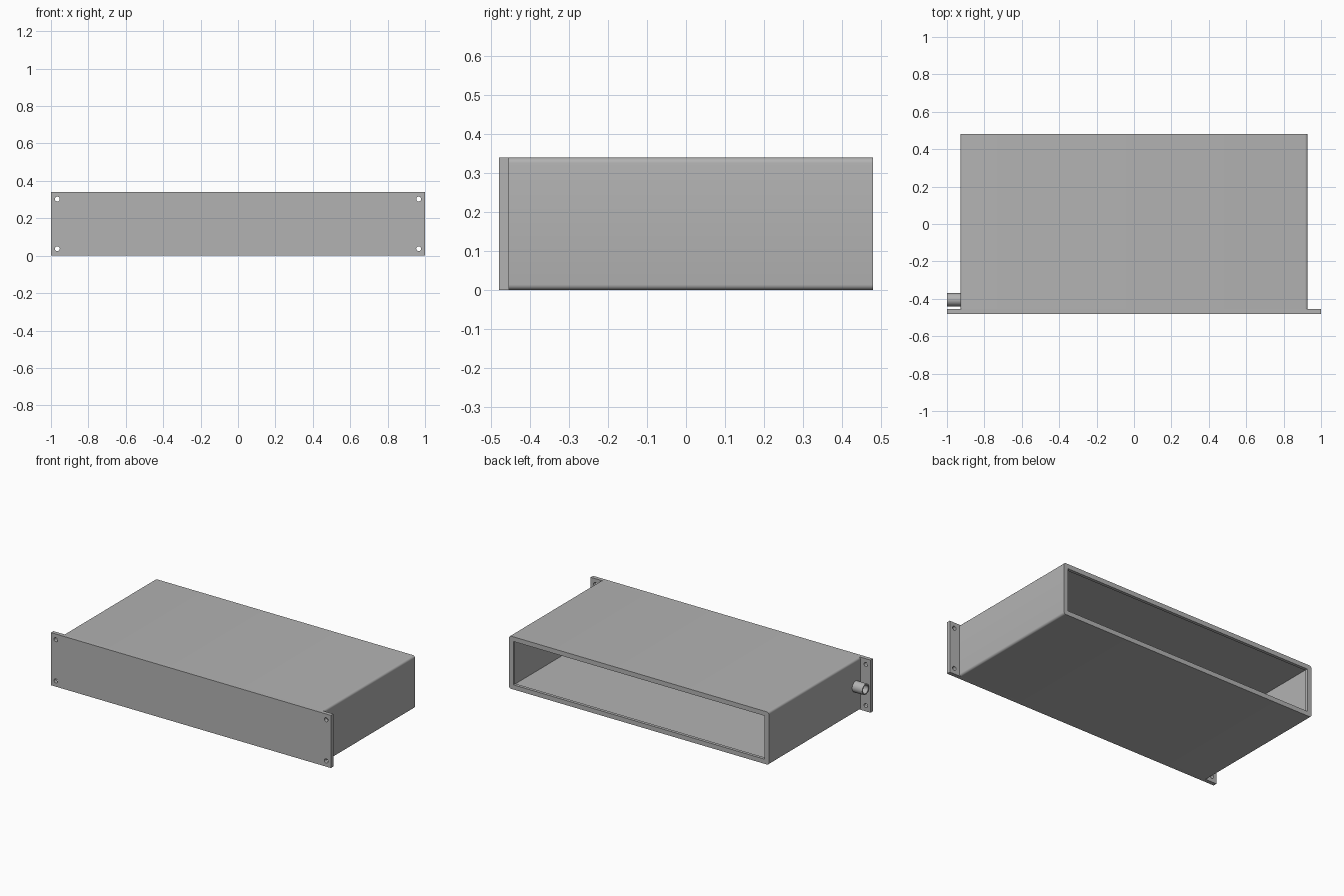
import bpy, bmesh, math
from mathutils import Matrix

old = bpy.data.objects.get("Cube")
if old:
    bpy.data.objects.remove(old, do_unlink=True)

# Single painted-metal colour
grey = bpy.data.materials.new("grey metal")
grey.use_nodes = True
colour = (0.45, 0.45, 0.45, 1)
grey.diffuse_color = colour
grey.node_tree.nodes["Principled BSDF"].inputs["Base Color"].default_value = colour

HEIGHT, HALF, FRONT, BACK = 0.34, 0.928, -0.455, 0.48
MID = HEIGHT / 2


def finish(name, bm):
    bmesh.ops.recalc_face_normals(bm, faces=bm.faces)
    mesh = bpy.data.meshes.new(name)
    bm.to_mesh(mesh)
    bm.free()
    mesh.materials.append(grey)
    obj = bpy.data.objects.new(name, mesh)
    bpy.context.collection.objects.link(obj)
    return obj


def box(name, x, y, z):
    bm = bmesh.new()
    size = (x[1] - x[0], y[1] - y[0], z[1] - z[0])
    mid = (sum(x) / 2, sum(y) / 2, sum(z) / 2)
    bmesh.ops.create_cube(bm, size=1, matrix=Matrix.Translation(mid) @ Matrix.Diagonal((*size, 1)))
    return finish(name, bm)


def rod(name, radius, length, centre, axis):
    bm = bmesh.new()
    turn = Matrix.Rotation(math.pi / 2, 4, axis)
    bmesh.ops.create_cone(bm, cap_ends=True, segments=32, radius1=radius, radius2=radius,
                          depth=length, matrix=Matrix.Translation(centre) @ turn)
    return finish(name, bm)


def cut(obj, cutter):
    cutter.hide_render = True
    mod = obj.modifiers.new("cut", "BOOLEAN")
    mod.object, mod.solver = cutter, "EXACT"
    bpy.context.view_layer.objects.active = obj
    bpy.ops.object.modifier_apply(modifier=mod.name)
    bpy.data.objects.remove(cutter, do_unlink=True)


def smooth(obj):
    bpy.ops.object.select_all(action="DESELECT")
    obj.select_set(True)
    bpy.context.view_layer.objects.active = obj
    bpy.ops.object.shade_smooth_by_angle(angle=math.radians(35))


# Front panel with four screw holes
panel = box("front_panel", (-1, 1), (-0.48, FRONT), (0, HEIGHT))
for x in (-0.966, 0.966):
    for z in (0.037, HEIGHT - 0.037):
        cut(panel, rod("screw_hole", 0.013, 0.1, (x, -0.467, z), "X"))
smooth(panel)

# Case: sleeve with rounded long edges, open at the back
bm = bmesh.new()
bmesh.ops.create_cube(bm, size=1, matrix=Matrix.Translation((0, (FRONT + BACK) / 2, MID))
                      @ Matrix.Diagonal((HALF * 2, BACK - FRONT, HEIGHT, 1)))
long_edges = [e for e in bm.edges if abs(e.verts[0].co.y - e.verts[1].co.y) > 0.1]
bmesh.ops.bevel(bm, geom=long_edges, offset=0.014, segments=5, profile=0.5, affect="EDGES")
case = finish("case", bm)
wall = 0.018
cut(case, box("hollow", (wall - HALF, HALF - wall), (FRONT - 0.1, BACK - 0.02), (wall, HEIGHT - wall)))

# Narrow lip around the rear opening
lip = 0.03
cut(case, box("rear_opening", (lip - HALF, HALF - lip), (BACK - 0.1, BACK + 0.1), (lip, HEIGHT - lip)))

# Side connector tube
tube_x, tube_y = -0.96, -0.405
cut(case, rod("cable_hole", 0.027, 0.2, (tube_x, tube_y, MID), "Y"))
smooth(case)
tube = rod("side_connector", 0.035, 0.08, (tube_x, tube_y, MID), "Y")
cut(tube, rod("connector_bore", 0.027, 0.2, (tube_x, tube_y, MID), "Y"))
smooth(tube)
